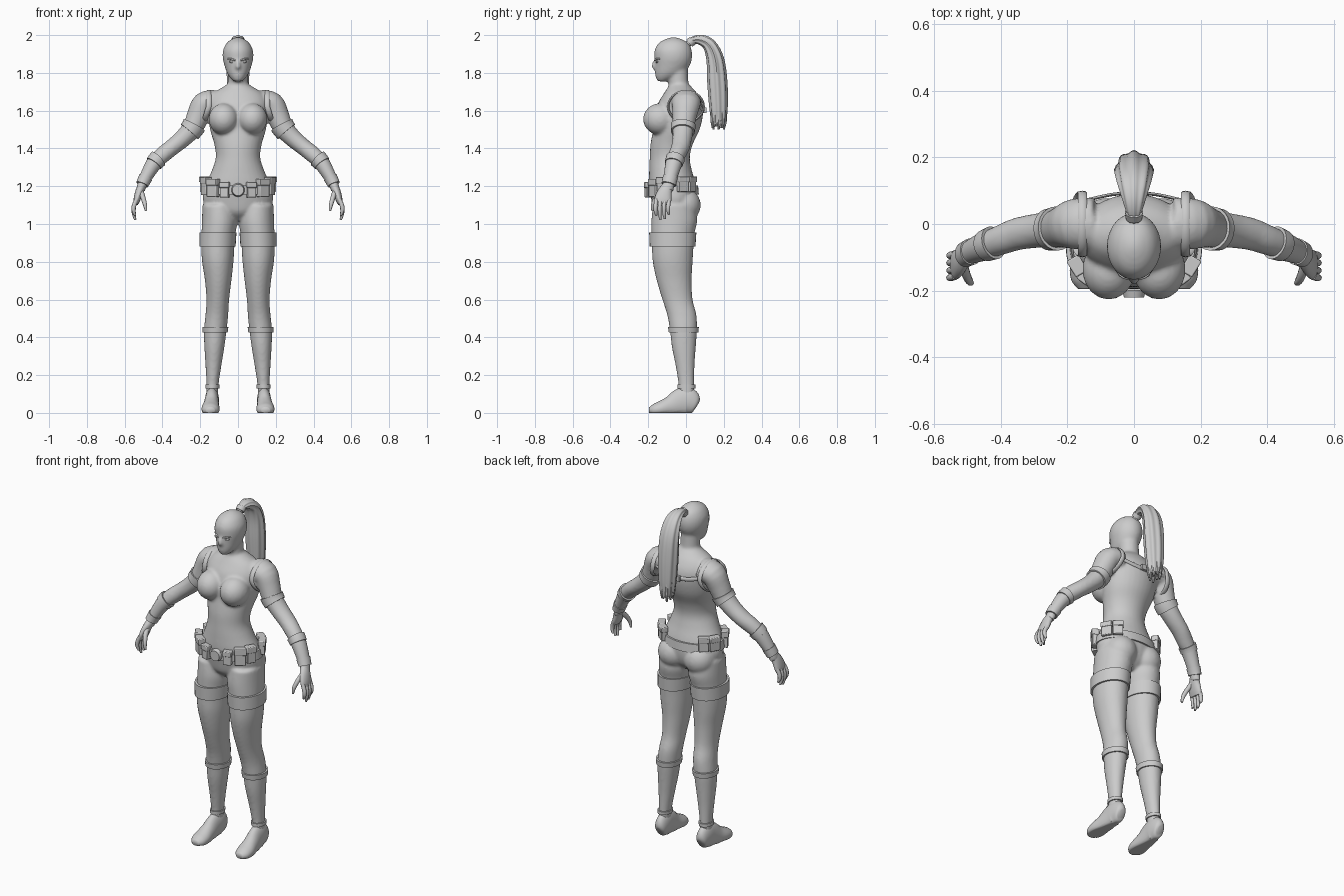
import bpy, bmesh, math
from mathutils import Vector, Matrix

grey = bpy.data.materials.new("plain grey")
grey.diffuse_color = (0.6, 0.6, 0.6, 1)


def spline(rows, steps):
    """Catmull-Rom interpolation through rows of numbers."""
    out = []
    for i in range(len(rows) - 1):
        p0, p1, p2, p3 = (rows[max(0, min(len(rows) - 1, i + k))] for k in (-1, 0, 1, 2))
        for s in range(steps):
            t = s / steps
            out.append([0.5 * (2 * b + (c - a) * t + (2 * a - 5 * b + 4 * c - d) * t * t
                               + (3 * b - a - 3 * c + d) * t ** 3)
                        for a, b, c, d in zip(p0, p1, p2, p3)])
    return out + [list(rows[-1])]


def loft(bm, rings, caps=True, closed=False):
    vs = [[bm.verts.new(p) for p in r] for r in rings]
    n = len(vs[0])
    for k in range(len(vs) if closed else len(vs) - 1):
        a, b = vs[k], vs[(k + 1) % len(vs)]
        for i in range(n):
            bm.faces.new((a[i], a[(i + 1) % n], b[(i + 1) % n], b[i]))
    if caps and not closed:
        bm.faces.new(vs[0])
        bm.faces.new(vs[-1])


def stack(bm, rows, steps=4, n=32, sx=1, power=1.0):
    """Level sections: z, centre x, half width, front y, back y."""
    rings = []
    for z, xc, hw, y0, y1 in spline(rows, steps):
        ring = []
        for i in range(n):
            a = math.tau * i / n
            c, s = math.cos(a), math.sin(a)
            c, s = (math.copysign(abs(v) ** power, v) for v in (c, s))
            ring.append((sx * (xc + hw * c), (y0 + y1) / 2 + (y1 - y0) / 2 * s, z))
        rings.append(ring)
    loft(bm, rings)


def tube(bm, rows, axis, steps=4, n=16, sx=1, flute=0, floor=False, closed=False):
    """Sections along a path: x, y, z, radius across, radius along axis."""
    pts = rows if closed else spline(rows, steps)
    P = [Vector(r[:3]) for r in pts]
    rings = []
    for k, r in enumerate(pts):
        lo, hi = (k - 1, (k + 1) % len(P)) if closed else (max(k - 1, 0), min(k + 1, len(P) - 1))
        t = (P[hi] - P[lo]).normalized()
        b = (Vector(axis) - t * t.dot(Vector(axis))).normalized()
        a = t.cross(b)
        ring = []
        for i in range(n):
            w = math.tau * i / n
            f = 1 + flute * math.cos(8 * w)
            p = P[k] + f * (a * r[3] * math.cos(w) + b * r[4] * math.sin(w))
            ring.append((sx * p.x, p.y, max(0, p.z) if floor else p.z))
        rings.append(ring)
    loft(bm, rings, closed=closed)


def ball(bm, c, r, rot=0):
    m = Matrix.Translation(c) @ Matrix.Rotation(rot, 4, 'Y') @ Matrix.Diagonal((*r, 1))
    bmesh.ops.create_uvsphere(bm, u_segments=28, v_segments=16, radius=1, matrix=m)


def box(bm, c, size, rot=0):
    m = Matrix.Translation(c) @ Matrix.Rotation(rot, 4, 'Z') @ Matrix.Diagonal((*size, 1))
    bmesh.ops.create_cube(bm, size=1, matrix=m)


def finish(bm, name, angle=40):
    bmesh.ops.recalc_face_normals(bm, faces=bm.faces)
    me = bpy.data.meshes.new(name)
    bm.to_mesh(me)
    bm.free()
    ob = bpy.data.objects.new(name, me)
    bpy.context.collection.objects.link(ob)
    me.materials.append(grey)
    bpy.ops.object.select_all(action='DESELECT')
    ob.select_set(True)
    bpy.context.view_layer.objects.active = ob
    bpy.ops.object.shade_smooth_by_angle(angle=math.radians(angle))
    return ob


ARM = [(.12, .0, 1.645, .065, .08), (.18, .0, 1.635, .064, .076), (.212, -.008, 1.57, .06, .064),
       (.24, -.015, 1.51, .054, .057), (.29, -.02, 1.455, .048, .052), (.35, -.03, 1.405, .044, .049),
       (.40, -.048, 1.365, .044, .045), (.445, -.065, 1.32, .038, .04), (.50, -.088, 1.225, .027, .031),
       (.515, -.10, 1.18, .024, .034)]
LEG = [(1.10, .10, .088, -.175, .05), (1.02, .097, .094, -.183, .06), (.95, .103, .09, -.182, .045),
       (.88, .107, .088, -.18, .04), (.80, .107, .083, -.176, .035), (.70, .105, .07, -.155, .03),
       (.60, .107, .06, -.125, .035), (.52, .112, .06, -.10, .055), (.44, .12, .06, -.085, .058),
       (.35, .125, .053, -.075, .052), (.25, .13, .042, -.055, .045), (.15, .135, .032, -.04, .043),
       (.07, .138, .03, -.04, .043)]

# Body: torso, neck, head and limbs fused into one skin
bm = bmesh.new()
stack(bm, [(1.02, 0, .06, -.12, .0), (1.06, 0, .14, -.165, .04), (1.12, 0, .185, -.182, .058),
           (1.2, 0, .175, -.195, .055), (1.28, 0, .14, -.195, .032), (1.35, 0, .118, -.192, .02),
           (1.42, 0, .125, -.188, .035), (1.5, 0, .148, -.175, .072), (1.58, 0, .16, -.165, .09),
           (1.64, 0, .162, -.148, .085), (1.69, 0, .135, -.118, .06), (1.725, 0, .08, -.095, .03),
           (1.745, 0, .05, -.08, .01)])
stack(bm, [(1.68, 0, .06, -.10, .03), (1.73, 0, .054, -.093, .015), (1.82, 0, .053, -.095, .01)])
stack(bm, [(1.755, 0, .022, -.15, -.10), (1.775, 0, .042, -.16, -.05), (1.80, 0, .058, -.164, -.01),
           (1.84, 0, .072, -.165, .02), (1.88, 0, .081, -.167, .032), (1.92, 0, .079, -.166, .03),
           (1.955, 0, .062, -.147, .015), (1.975, 0, .04, -.117, -.015), (1.988, 0, .012, -.08, -.05)])
tube(bm, [(0, -.157, 1.875, .008, .008), (0, -.167, 1.85, .012, .011), (0, -.17, 1.83, .011, .014),
          (0, -.16, 1.82, .006, .01)], (1, 0, 0))
for s in (-1, 1):
    ball(bm, (s * .076, -.137, 1.555), (.079, .09, .084))
    ball(bm, (s * .085, -.01, 1.10), (.088, .088, .09))
    tube(bm, ARM, (0, 1, 0), sx=s, n=24)
    stack(bm, LEG, sx=s)
body = finish(bm, "body")
rm = body.modifiers.new("fuse", 'REMESH')
rm.mode, rm.voxel_size, rm.use_smooth_shade = 'VOXEL', .0085, True
sm = body.modifiers.new("soften", 'SMOOTH')
sm.factor, sm.iterations = .5, 5

# Eyes and brows on the face
bm = bmesh.new()
for s in (-1, 1):
    ball(bm, (s * .032, -.152, 1.858), (.017, .008, .006), rot=-s * .2)
    tube(bm, [(.012, -.164, 1.866, .004, .004), (.034, -.158, 1.873, .005, .005),
              (.055, -.137, 1.875, .003, .003)], (0, 1, 0), sx=s, n=10)
finish(bm, "eyes_and_brows")

# Hands with palm, four fingers and thumb
bm = bmesh.new()
for s in (-1, 1):
    tube(bm, [(.508, -.095, 1.205, .022, .027), (.522, -.112, 1.17, .022, .038),
              (.535, -.122, 1.13, .018, .045), (.541, -.125, 1.105, .012, .04)], (0, 1, 0), sx=s)
    for y, tip in ((-.157, 1.045), (-.135, 1.022), (-.112, 1.028), (-.09, 1.05)):
        tube(bm, [(.537, y, 1.13, .011, .011), (.551, y - .004, 1.095, .012, .011),
                  (.552, y - .004, (1.09 + tip) / 2, .010, .010), (.544, y, tip, .006, .006)],
             (0, 1, 0), sx=s, n=10)
    tube(bm, [(.515, -.12, 1.175, .015, .016), (.503, -.155, 1.14, .013, .014),
              (.493, -.174, 1.105, .011, .011), (.487, -.178, 1.07, .006, .006)], (0, 1, 0), sx=s, n=10)
finish(bm, "hands", 60)

# Feet with flat soles
bm = bmesh.new()
for s in (-1, 1):
    tube(bm, [(.136, .06, .04, .02, .015), (.136, .05, .045, .05, .03), (.137, .01, .06, .075, .037),
              (.139, -.03, .055, .073, .038), (.142, -.08, .035, .056, .042), (.145, -.13, .022, .042, .048),
              (.146, -.17, .015, .032, .042), (.146, -.195, .014, .016, .022)], (1, 0, 0),
         sx=s, n=24, floor=True)
finish(bm, "feet", 60)

# Cuffs on thighs, below the knees and at the ankles
bm = bmesh.new()
for s in (-1, 1):
    for rows in ([(.955, .106, .098, -.195, .055), (.88, .109, .096, -.192, .05)],
                 [(.455, .12, .069, -.095, .068), (.425, .121, .066, -.091, .065)],
                 [(.15, .135, .038, -.046, .05), (.13, .136, .037, -.046, .05)]):
        stack(bm, rows, 1, sx=s)
finish(bm, "leg_bands")

# Bands and forearm guards on the arms
bm = bmesh.new()
arm = spline(ARM, 8)
for s in (-1, 1):
    for i, j, grow in ((22, 27, .008), (52, 56, .008), (56, 62, .004), (62, 66, .008)):
        tube(bm, [(*r[:3], r[3] + grow, r[4] + grow) for r in arm[i:j + 1]], (0, 1, 0), 1, 24, s)
finish(bm, "arm_bands")

# Shoulder harness: a loop round each shoulder joined across the back
bm = bmesh.new()
for s in (-1, 1):
    loop = []
    for i in range(32):
        a = math.tau * i / 32
        loop.append((.155 + .012 * abs(math.sin(a)) - .012 * math.sin(a), .0 + .094 * math.cos(a),
                     1.622 + .082 * math.sin(a), .006, .014))
    tube(bm, loop, (1, 0, 0), sx=s, n=8, closed=True)
    tube(bm, [(0, .094, 1.60, .012, .005), (.07, .088, 1.605, .012, .005),
              (.15, .07, 1.625, .012, .005)], (0, 1, 0), sx=s, n=8)
box(bm, (0, .1, 1.602), (.06, .016, .03))
finish(bm, "shoulder_harness")

# Belt with round buckle
bm = bmesh.new()
stack(bm, [(1.155, 0, .19, -.203, .068), (1.205, 0, .183, -.206, .064)], 1, 40)
bmesh.ops.create_cone(bm, cap_ends=True, segments=24, radius1=.036, radius2=.03, depth=.022,
                      matrix=Matrix.Translation((0, -.21, 1.18)) @ Matrix.Rotation(math.pi / 2, 4, 'X'))
finish(bm, "belt_and_buckle")

# Pouches with flaps, placed around the belt
bm = bmesh.new()
for s in (-1, 1):
    for deg, w, h, z in ((22, .045, .08, 1.18), (45, .062, .095, 1.19), (66, .05, .095, 1.20),
                         (112, .06, .08, 1.21), (134, .055, .08, 1.21)):
        a = math.radians(deg) * s
        x, y = .187 * math.sin(a), -.07 - .137 * math.cos(a)
        turn = math.atan2(math.sin(a) / .187, math.cos(a) / .137)
        box(bm, (x, y, z), (w, .034, h), turn)
        box(bm, (x, y, z + h * .33), (w + .006, .042, h * .38), turn)
pouches = finish(bm, "belt_pouches")
bv = pouches.modifiers.new("soft edges", 'BEVEL')
bv.width, bv.segments = .004, 2

# Ponytail with loose tips and a hair tie
bm = bmesh.new()
tube(bm, [(0, .005, 1.945, .016, .016), (0, .035, 1.972, .018, .022), (0, .08, 1.974, .026, .035),
          (0, .125, 1.945, .034, .048), (0, .155, 1.87, .044, .055), (0, .166, 1.75, .05, .055),
          (0, .172, 1.62, .046, .048), (0, .174, 1.53, .036, .036)], (1, 0, 0), n=48, flute=.07)
for i in range(9):
    a = math.tau * i / 9
    x, y = .03 * math.cos(a), .032 * math.sin(a)
    tube(bm, [(x * 1.1, .172 + y * .9, 1.62, .014, .014), (x, .173 + y, 1.55, .012, .012),
              (x * .9, .173 + y, 1.5 + .008 * (i % 3), .005, .005)], (1, 0, 0), n=8)
finish(bm, "ponytail")
bm = bmesh.new()
tube(bm, [(0, .018, 1.956, .024, .025), (0, .036, 1.972, .025, .027)], (1, 0, 0), 1, 20)
finish(bm, "hair_tie")
